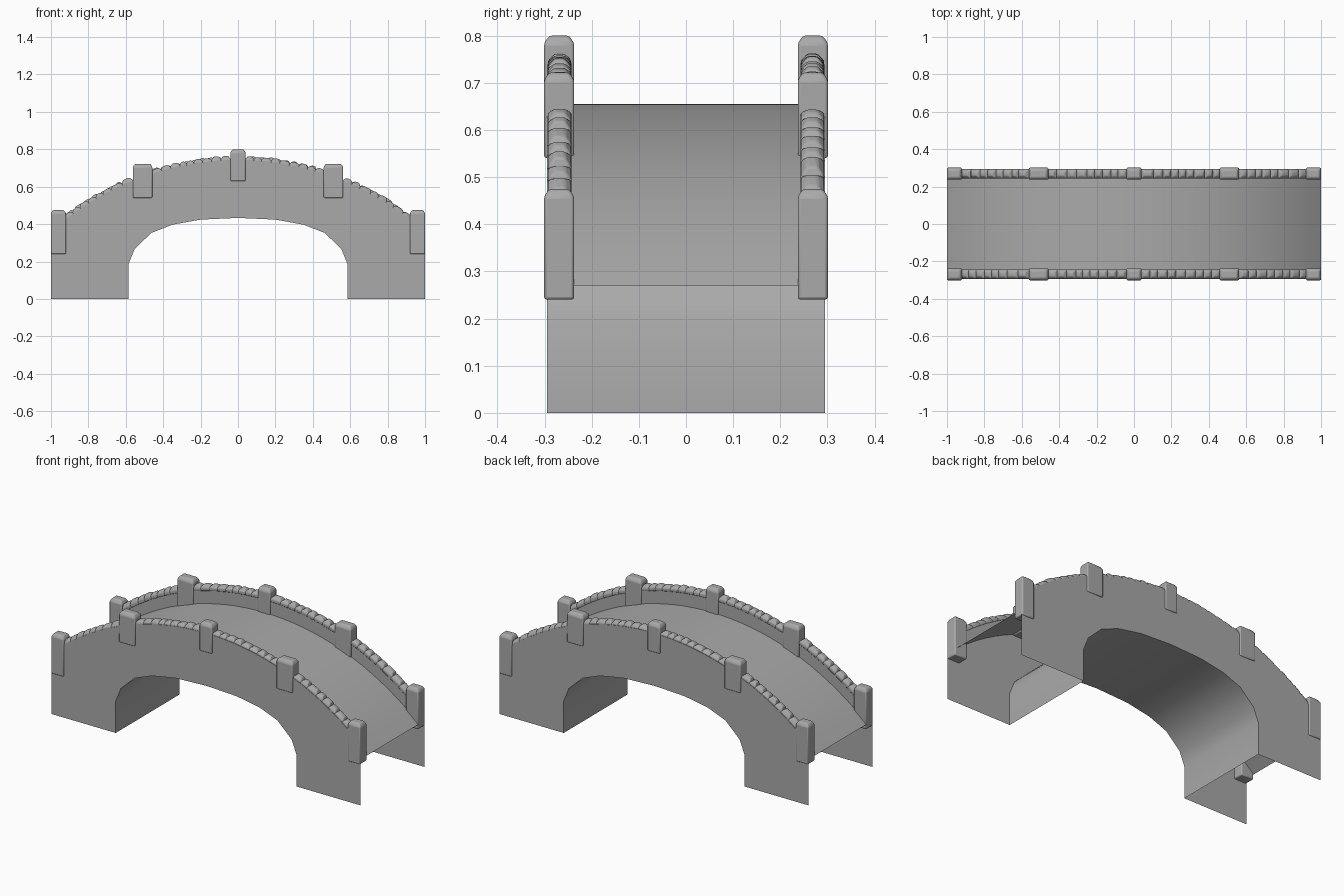
import bpy, bmesh, math, random
from mathutils import Matrix, Vector

random.seed(4)
cube = bpy.data.objects.get("Cube")
if cube:
    bpy.data.objects.remove(cube, do_unlink=True)

stone = bpy.data.materials.new("grey stone")
stone.use_nodes = True
GREY = (0.4, 0.4, 0.4, 1)
stone.diffuse_color = GREY
stone.node_tree.nodes["Principled BSDF"].inputs["Base Color"].default_value = GREY

RADIUS = 1.49          # radius of the walkway arc
CREST = 0.655          # walkway height at mid span
WALL = 0.085           # parapet height above the walkway
OUTER, INNER = 0.295, 0.245
STEPS = 32
XS = [-1 + 2 * i / STEPS for i in range(STEPS + 1)]


def arc(x, lift=0.0):
    return CREST + lift - RADIUS + math.sqrt(RADIUS ** 2 - x ** 2)


def finish(name, bm, bevel=0.0):
    me = bpy.data.meshes.new(name)
    bm.to_mesh(me)
    bm.free()
    me.materials.append(stone)
    ob = bpy.data.objects.new(name, me)
    bpy.context.collection.objects.link(ob)
    bpy.ops.object.select_all(action='DESELECT')
    ob.select_set(True)
    bpy.context.view_layer.objects.active = ob
    bpy.ops.object.shade_smooth_by_angle(angle=math.radians(32))
    if bevel:
        mod = ob.modifiers.new("soft edges", 'BEVEL')
        mod.width, mod.segments = bevel, 2
        mod.limit_method, mod.angle_limit = 'ANGLE', math.radians(25)
    return ob


def strip(bm, side_a, side_b):
    """Ribbon of quads between two equally long rows of points."""
    a = [bm.verts.new(p) for p in side_a]
    b = [bm.verts.new(p) for p in side_b]
    for i in range(len(a) - 1):
        bm.faces.new((a[i], a[i + 1], b[i + 1], b[i]))


def capped_block(bm, matrix, length, width, low, shoulder, top, inset):
    """Block whose top narrows to a smaller crown."""
    rings = []
    for z, cut in ((low, 0), (shoulder, 0), (top, inset)):
        l, w = length / 2 - cut, width / 2 - cut
        rings.append([bm.verts.new(matrix @ Vector((sx * l, sy * w, z)))
                      for sx, sy in ((-1, -1), (1, -1), (1, 1), (-1, 1))])
    bm.faces.new(rings[0][::-1])
    bm.faces.new(rings[-1])
    for r, s in zip(rings, rings[1:]):
        for i in range(4):
            j = (i + 1) % 4
            bm.faces.new((r[i], r[j], s[j], s[i]))


# Walkway, a single curved sheet open below
bm = bmesh.new()
strip(bm, [(x, -OUTER, arc(x)) for x in XS], [(x, OUTER, arc(x)) for x in XS])
finish("walkway", bm)

# Arch opening profile, mirrored about the middle
half = [(0.585, 0), (0.585, 0.187), (0.553, 0.267), (0.463, 0.353),
        (0.35, 0.397), (0.2, 0.424)]
opening = [(-x, z) for x, z in half] + [(0, 0.433)] + half[::-1]
bm = bmesh.new()
strip(bm, [(x, OUTER, z) for x, z in opening], [(x, -OUTER, z) for x, z in opening])
finish("arch_underside", bm)

# Posts: centre x, length, bottom, top
POSTS = [(0, 0.08, 0.63, 0.8)]
for s in (-1, 1):
    POSTS += [(s * 0.51, 0.104, 0.54, 0.722), (s * 0.96, 0.08, 0.24, 0.475)]

# Gaps between posts that carry coping stones
SPANS = [(-0.92, -0.562, 8), (-0.458, -0.04, 9), (0.04, 0.458, 9), (0.562, 0.92, 8)]

for side, label in ((-1, "front"), (1, "back")):
    # Side wall with the opening, plus parapet top and inner face
    bm = bmesh.new()
    outline = [(-1, 0)] + opening + [(1, 0)] + [(x, arc(x, WALL)) for x in XS[::-1]]
    face = bm.faces.new([bm.verts.new((x, side * OUTER, z)) for x, z in outline])
    if side > 0:
        face.normal_flip()
    for (y0, h0), (y1, h1) in (((INNER, 0), (INNER, WALL)), ((INNER, WALL), (OUTER, WALL))):
        strip(bm, [(x, side * y0, arc(x, h0)) for x in XS],
              [(x, side * y1, arc(x, h1)) for x in XS])
    finish(label + "_wall", bm)

    # Posts
    bm = bmesh.new()
    for x, length, low, top in POSTS:
        capped_block(bm, Matrix.Translation((x, side * 0.269, 0)),
                     length, 0.064, low, top - 0.016, top, 0.011)
    bmesh.ops.recalc_face_normals(bm, faces=bm.faces)
    finish(label + "_posts", bm, 0.006)

    # Coping stones of uneven length following the arc
    bm = bmesh.new()
    for start, end, count in SPANS:
        sizes = [random.uniform(0.75, 1.25) for _ in range(count)]
        x = start
        for size in sizes:
            length = (end - start) * size / sum(sizes)
            mid = x + length / 2
            tilt = math.asin(mid / RADIUS)
            m = (Matrix.Translation((mid, side * 0.268, arc(mid, WALL)))
                 @ Matrix.Rotation(tilt, 4, 'Y'))
            capped_block(bm, m, length / math.cos(tilt) + 0.004, 0.05,
                         -0.012, 0.008, random.uniform(0.02, 0.026), 0.014)
            x += length
    bmesh.ops.recalc_face_normals(bm, faces=bm.faces)
    finish(label + "_coping_stones", bm, 0.005)
